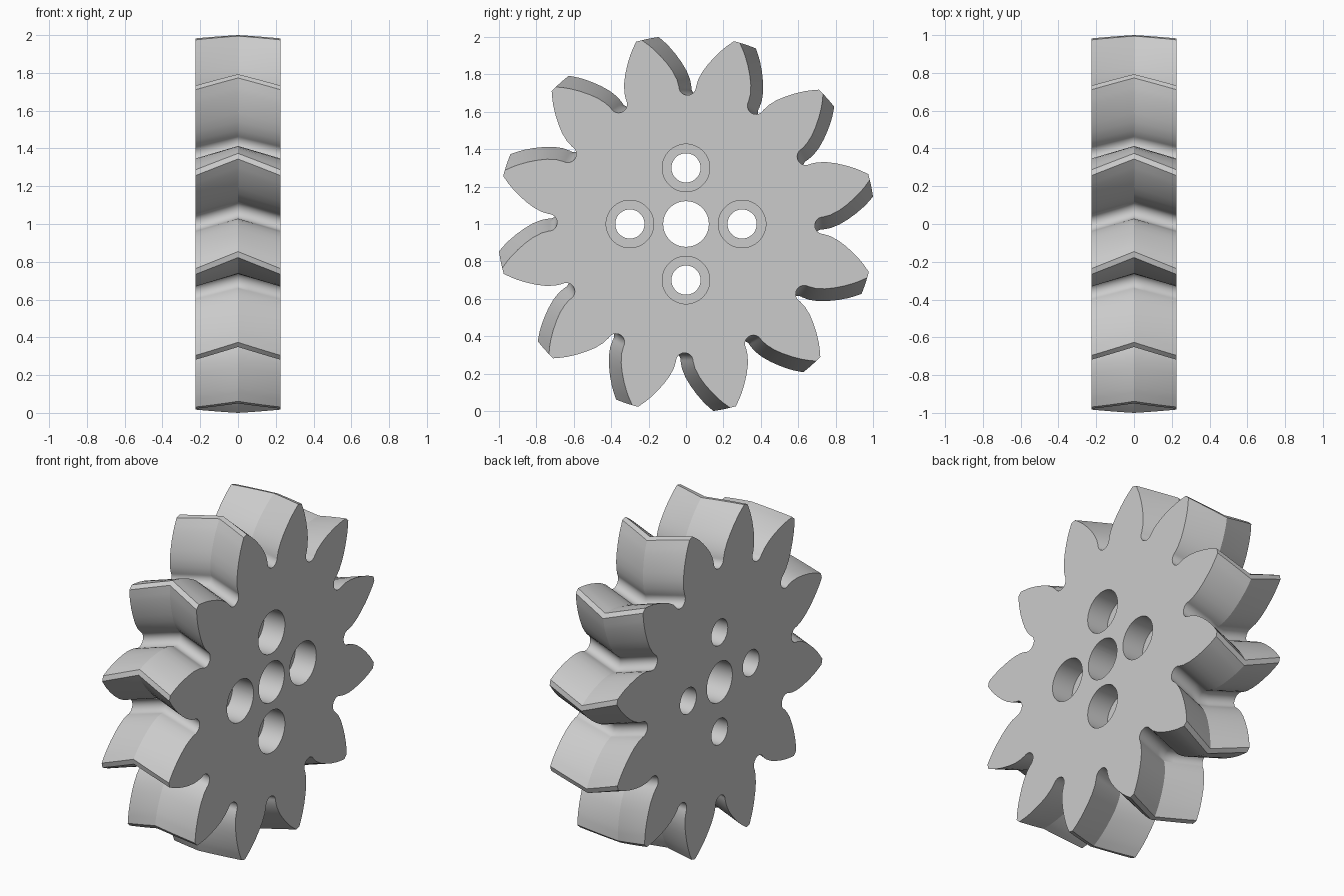
import bpy, bmesh
from math import radians, degrees, sin, cos, asin, pi, hypot, atan2

old = bpy.data.objects.get("Cube")
if old:
    bpy.data.objects.remove(old, do_unlink=True)

TEETH = 12
HALF_W = 0.225
PITCH = 2 * pi / TEETH
MID_ANGLE, FACE_ANGLE = radians(9.2), radians(14.4)

steel = bpy.data.materials.new("light grey metal")
steel.use_nodes = True
GREY = (0.6, 0.6, 0.6, 1)
steel.diffuse_color = GREY
steel.node_tree.nodes["Principled BSDF"].inputs["Base Color"].default_value = GREY


def tooth_half():
    """Polar points (radius, angle from tooth centre), tip to root."""
    flank = [(1.0105, 0.9), (0.975, 2.7), (0.95, 3.9), (0.91, 5.7),
             (0.863, 7.7), (0.82, 9.4), (0.774, 10.8)]
    pts = [(r, radians(a)) for r, a in flank]
    # Round root between neighbouring teeth
    centre, radius, steps = 0.735, 0.046, 8
    for i in range(steps + 1):
        t = pi / 2 * i / steps
        u, v = radius * cos(t), centre - radius * sin(t)
        pts.append((hypot(u, v), PITCH / 2 - atan2(u, v)))
    return pts


def gear_outline():
    half = tooth_half()
    one = [(r, -a) for r, a in reversed(half)] + half[:-1]
    return [(r, a + k * PITCH) for k in range(TEETH) for r, a in one]


def cylinder(name, radius, x0, x1, y, z):
    bpy.ops.mesh.primitive_cylinder_add(
        vertices=64, radius=radius, depth=x1 - x0,
        location=((x0 + x1) / 2, y, z), rotation=(0, pi / 2, 0))
    ob = bpy.context.object
    ob.name = name
    ob.hide_render = True
    return ob


# Toothed body: outline lofted along x, twisting to the middle and back
outline = gear_outline()
bm = bmesh.new()
rings = []
SECTIONS = 4
for s in range(-SECTIONS, SECTIONS + 1):
    f = s / SECTIONS
    turn = MID_ANGLE + (FACE_ANGLE - MID_ANGLE) * abs(f)
    rings.append([bm.verts.new((f * HALF_W, r * cos(a + turn), 1 + r * sin(a + turn)))
                  for r, a in outline])
n = len(outline)
for low, high in zip(rings, rings[1:]):
    for i in range(n):
        j = (i + 1) % n
        bm.faces.new((low[i], low[j], high[j], high[i]))
bm.faces.new(rings[0])
bm.faces.new(rings[-1])
bmesh.ops.recalc_face_normals(bm, faces=bm.faces)
mesh = bpy.data.meshes.new("herringbone_gear")
bm.to_mesh(mesh)
bm.free()
gear = bpy.data.objects.new("herringbone_gear", mesh)
bpy.context.collection.objects.link(gear)
mesh.materials.append(steel)

# Shaft bore and four counterbored bolt holes
cutters = [cylinder("shaft_bore_cutter", 0.122, -0.4, 0.4, 0, 1)]
for k in range(4):
    y, z = 0.3 * cos(k * pi / 2), 1 + 0.3 * sin(k * pi / 2)
    cutters.append(cylinder("bolt_hole_cutter", 0.078, -0.4, 0.4, y, z))
    cutters.append(cylinder("counterbore_cutter", 0.127, HALF_W - 0.14, 0.4, y, z))
for c in cutters:
    c.data.materials.append(steel)
    mod = gear.modifiers.new(c.name, 'BOOLEAN')
    mod.operation = 'DIFFERENCE'
    mod.solver = 'EXACT'
    mod.object = c

bpy.ops.object.select_all(action='DESELECT')
gear.select_set(True)
bpy.context.view_layer.objects.active = gear
for mod in list(gear.modifiers):
    bpy.ops.object.modifier_apply(modifier=mod.name)
for c in cutters:
    bpy.data.objects.remove(c, do_unlink=True)
bpy.ops.object.shade_smooth_by_angle(angle=radians(30))
